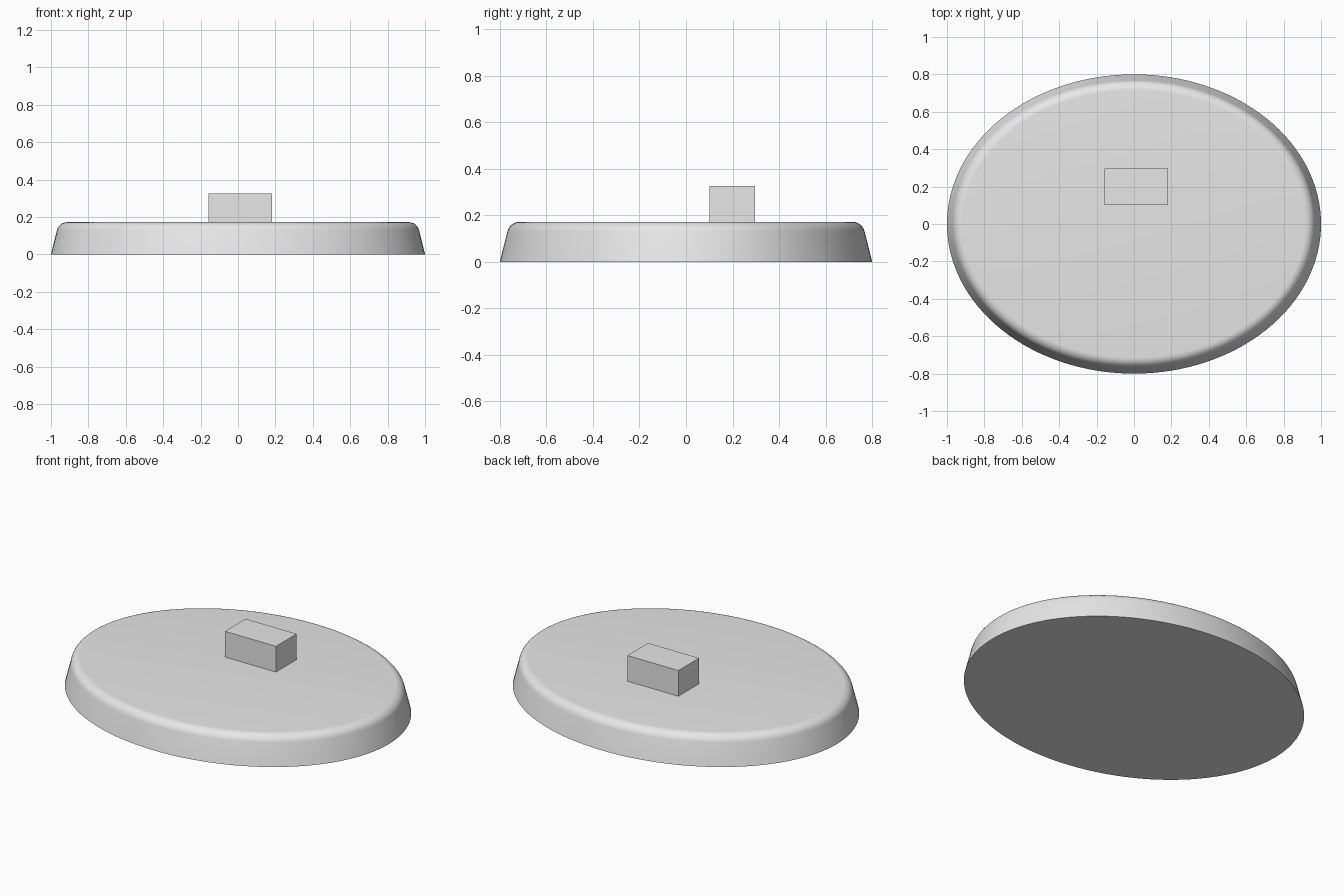
import bpy
import bmesh
from math import cos, sin, pi, radians, hypot

cube = bpy.data.objects.get("Cube")
if cube:
    bpy.data.objects.remove(cube, do_unlink=True)

grey = bpy.data.materials.new("light_grey")
grey.use_nodes = True
grey.diffuse_color = (0.8, 0.8, 0.8, 1)
grey.node_tree.nodes["Principled BSDF"].inputs["Base Color"].default_value = (0.8, 0.8, 0.8, 1)


def add_object(name, bm):
    bmesh.ops.recalc_face_normals(bm, faces=bm.faces)
    mesh = bpy.data.meshes.new(name)
    bm.to_mesh(mesh)
    bm.free()
    mesh.materials.append(grey)
    obj = bpy.data.objects.new(name, mesh)
    bpy.context.collection.objects.link(obj)
    return obj


# Oval base: sloped wall with a rounded upper edge
SEGMENTS, RX, RY = 128, 1.0, 0.8
HEIGHT, ROUND = 0.172, 0.055
SLOPE = radians(14)  # lean of the wall from vertical
wall_z = HEIGHT - ROUND + ROUND * sin(SLOPE)
wall_inset = wall_z * sin(SLOPE) / cos(SLOPE)
centre_inset = wall_inset + ROUND * cos(SLOPE)

profile = [(0, 0)]  # (inset, z)
STEPS = 8
for i in range(STEPS + 1):
    a = SLOPE + (pi / 2 - SLOPE) * i / STEPS
    profile.append((centre_inset - ROUND * cos(a), HEIGHT - ROUND + ROUND * sin(a)))

bm = bmesh.new()
rings = []
for inset, z in profile:
    ring = []
    for k in range(SEGMENTS):
        t = 2 * pi * k / SEGMENTS
        nx, ny = RY * cos(t), RX * sin(t)
        n = hypot(nx, ny)
        ring.append(bm.verts.new((RX * cos(t) - inset * nx / n,
                                  RY * sin(t) - inset * ny / n, z)))
    rings.append(ring)
for low, high in zip(rings, rings[1:]):
    for k in range(SEGMENTS):
        j = (k + 1) % SEGMENTS
        bm.faces.new((low[k], low[j], high[j], high[k]))
bm.faces.new(rings[0][::-1])
bm.faces.new(rings[-1])
base = add_object("oval_base", bm)

bpy.ops.object.select_all(action="DESELECT")
base.select_set(True)
bpy.context.view_layer.objects.active = base
bpy.ops.object.shade_smooth_by_angle(angle=radians(30))

# Rectangular block standing on the base, set towards the back
bm = bmesh.new()
bmesh.ops.create_cube(bm, size=1)
bmesh.ops.scale(bm, vec=(0.337, 0.195, 0.166), verts=bm.verts)
block = add_object("block", bm)
block.location = (0.012, 0.198, 0.243)
